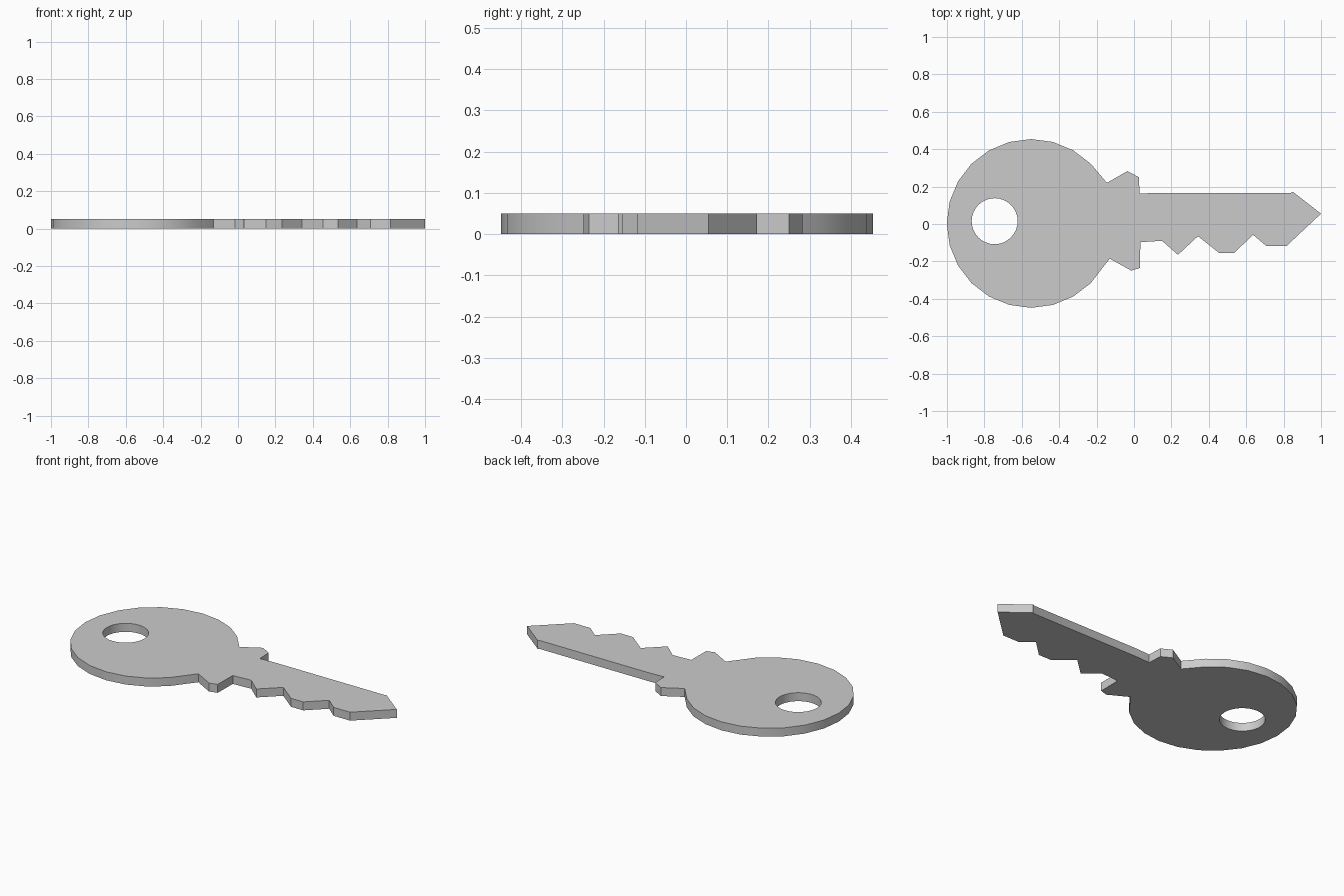
import bpy, bmesh
from math import cos, sin, radians

if "Cube" in bpy.data.objects:
    bpy.data.objects.remove(bpy.data.objects["Cube"])

THICKNESS = 0.05


def arc(cx, cy, r, start, end, step):
    """Points on an arc, angles in degrees, end included."""
    count = round((end - start) / step)
    return [(cx + r * cos(radians(start + i * step)),
             cy + r * sin(radians(start + i * step))) for i in range(count + 1)]


def plate(name, loops, thickness):
    """Flat plate from closed outlines; inner outlines become holes."""
    bm = bmesh.new()
    edges = []
    for loop in loops:
        verts = [bm.verts.new((x, y, 0)) for x, y in loop]
        edges += [bm.edges.new((verts[i - 1], verts[i])) for i in range(len(verts))]
    bmesh.ops.triangle_fill(bm, edges=edges, use_beauty=True)
    top = bmesh.ops.extrude_face_region(bm, geom=bm.faces[:], use_keep_orig=True)["geom"]
    bmesh.ops.translate(bm, vec=(0, 0, thickness),
                        verts=[g for g in top if isinstance(g, bmesh.types.BMVert)])
    bmesh.ops.recalc_face_normals(bm, faces=bm.faces[:])
    mesh = bpy.data.meshes.new(name)
    bm.to_mesh(mesh)
    bm.free()
    obj = bpy.data.objects.new(name, mesh)
    bpy.context.collection.objects.link(obj)
    bpy.context.view_layer.objects.active = obj
    obj.select_set(True)
    bpy.ops.object.shade_smooth_by_angle(angle=radians(25))
    return obj


# Round head, open towards the shoulder
head = arc(-0.55, 0.003, 0.451, 45, 315, 15)

# Lower shoulder
lower_shoulder = [(-0.13, -0.185), (-0.015, -0.249), (0.032, -0.235), (0.034, -0.097)]

# Teeth along the lower edge of the blade
teeth = [(0.15, -0.09), (0.235, -0.165), (0.342, -0.065), (0.455, -0.155),
         (0.535, -0.155), (0.637, -0.058), (0.708, -0.118), (0.815, -0.118)]

# Tip and straight back of the blade
back = [(1.0, 0.055), (0.85, 0.172), (0.838, 0.167), (0.12, 0.167), (0.03, 0.162)]

# Upper shoulder
upper_shoulder = [(0.026, 0.25), (-0.035, 0.283), (-0.145, 0.22)]

# Keyring hole
hole = arc(-0.745, 0.015, 0.123, 0, 348.75, 11.25)

plate("key", [head + lower_shoulder + teeth + back + upper_shoulder, hole], THICKNESS)
